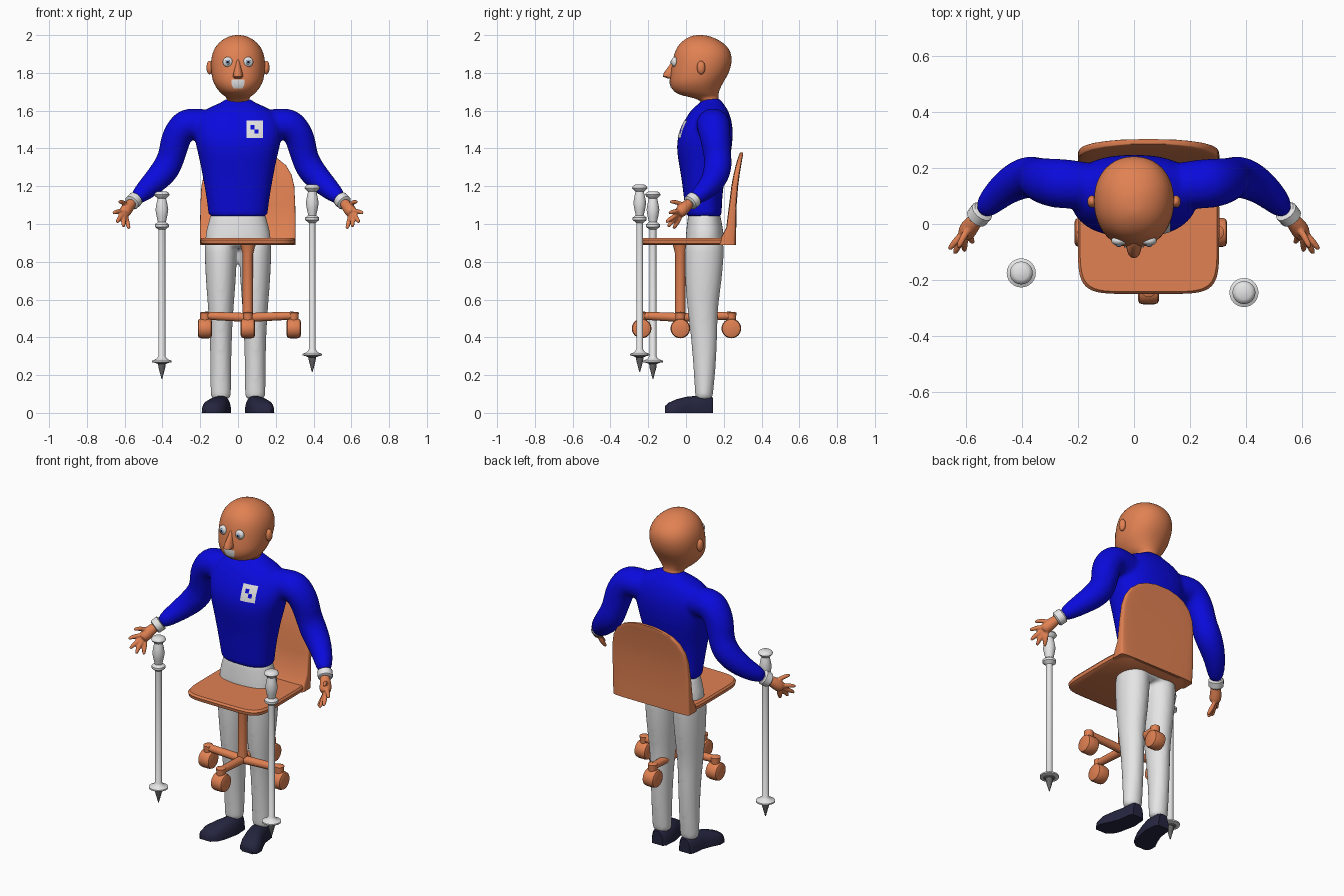
import bpy, bmesh
from math import sin, cos, pi, radians
from mathutils import Vector, Matrix

if "Cube" in bpy.data.objects:
    bpy.data.objects.remove(bpy.data.objects["Cube"])


def material(name, r, g, b):
    m = bpy.data.materials.new(name)
    m.use_nodes = True
    m.diffuse_color = (r, g, b, 1)
    m.node_tree.nodes["Principled BSDF"].inputs["Base Color"].default_value = (r, g, b, 1)
    return m


ORANGE = material("warm orange", .75, .22, .085)
BLUE = material("royal blue", .003, .003, .72)
WHITE = material("soft white", .78, .78, .78)
NAVY = material("dark navy", .018, .018, .05)
STEEL = material("dark steel", .13, .13, .13)
IRIS = material("pale blue", .3, .42, .6)
BLACK = material("black", .01, .01, .01)


# ---- helpers ----
def power(v, p):
    return (1 if v >= 0 else -1) * abs(v) ** (2 / p)


def loft(bm, rings):
    """Skin a closed solid through rings of equal length."""
    rows = [[bm.verts.new(co) for co in ring] for ring in rings]
    n = len(rows[0])
    for a, b in zip(rows, rows[1:]):
        for i in range(n):
            j = (i + 1) % n
            bm.faces.new((a[i], a[j], b[j], b[i]))
    bm.faces.new(rows[0])
    bm.faces.new(rows[-1])


def stack(bm, rows, cx=0, p=2, n=24):
    """Level superellipse sections: height, half width, front y, back y."""
    loft(bm, [[Vector((cx + hw * power(cos(2 * pi * i / n), p),
                       (yf + yb) / 2 + (yb - yf) / 2 * power(sin(2 * pi * i / n), p), z))
               for i in range(n)] for z, hw, yf, yb in rows])


def tube(bm, pts, n=16):
    """Round sections along a path of x, y, z, radius."""
    c = [Vector(q[:3]) for q in pts]
    rings = []
    for k, q in enumerate(pts):
        d = c[min(k + 1, len(c) - 1)] - c[max(k - 1, 0)]
        rot = d.to_track_quat('Z', 'Y')
        rings.append([c[k] + rot @ Vector((q[3] * cos(2 * pi * i / n), q[3] * sin(2 * pi * i / n), 0))
                      for i in range(n)])
    loft(bm, rings)


def ball(bm, center, size):
    bmesh.ops.create_uvsphere(bm, u_segments=24, v_segments=12, radius=1,
                              matrix=Matrix.Translation(center) @ Matrix.Diagonal((*size, 1)))


def finish(name, bm, *mats, mirror=False, subsurf=0, voxel=0, wrap=None, angle=40):
    if not wrap:
        bmesh.ops.recalc_face_normals(bm, faces=bm.faces)
    me = bpy.data.meshes.new(name)
    bm.to_mesh(me)
    bm.free()
    for m in mats:
        me.materials.append(m)
    me.shade_smooth()
    if not subsurf:
        me.set_sharp_from_angle(angle=radians(angle))
    ob = bpy.data.objects.new(name, me)
    bpy.context.collection.objects.link(ob)
    if mirror:
        ob.modifiers.new("mirror", 'MIRROR').use_mirror_merge = False
    if subsurf:
        ob.modifiers.new("round", 'SUBSURF').levels = subsurf
        ob.modifiers["round"].render_levels = subsurf
    if voxel:
        r = ob.modifiers.new("fuse", 'REMESH')
        r.mode, r.voxel_size, r.use_smooth_shade = 'VOXEL', voxel, True
        s = ob.modifiers.new("soften", 'SMOOTH')
        s.factor, s.iterations = .5, 5
    if wrap:
        w = ob.modifiers.new("lay_on", 'SHRINKWRAP')
        w.target, w.wrap_method, w.use_project_y = wrap, 'PROJECT', True
        w.wrap_mode, w.offset = 'ABOVE_SURFACE', .004
    return ob


# ---- shirt: torso and sleeves fused ----
bm = bmesh.new()
stack(bm, [(1.035, .156, 0, .19), (1.05, .157, 0, .19), (1.12, .165, -.01, .19), (1.25, .187, -.025, .205),
           (1.35, .207, -.045, .235), (1.43, .228, -.052, .247), (1.5, .235, -.033, .25),
           (1.56, .22, -.002, .24), (1.61, .17, .03, .22), (1.635, .11, .065, .2),
           (1.65, .075, .083, .188), (1.665, .072, .085, .186)], p=2.4)
for s in (1, -1):
    tube(bm, [(s * x, y, z, r) for x, y, z, r in (
        (.1, .13, 1.52, .08), (.2, .14, 1.525, .088), (.28, .145, 1.535, .092), (.33, .155, 1.46, .083),
        (.345, .165, 1.38, .075), (.372, .172, 1.3, .08), (.43, .15, 1.235, .07),
        (.49, .105, 1.18, .056), (.55, .035, 1.125, .038))])
shirt = finish("shirt", bm, BLUE, subsurf=2, voxel=.012)

# ---- trousers ----
bm = bmesh.new()
stack(bm, [(.87, .165, .01, .19), (.9, .177, -.005, .2), (.96, .172, 0, .2),
           (1.03, .15, .008, .185), (1.08, .142, .015, .178)], p=2.3)
for s in (1, -1):
    stack(bm, [(.07, .05, .05, .14), (.09, .055, .048, .142), (.2, .055, .042, .155), (.38, .058, .028, .166),
               (.48, .063, .016, .166), (.58, .07, .004, .172), (.7, .08, -.006, .19),
               (.85, .087, -.011, .203), (.94, .086, 0, .2)], cx=s * .091)
finish("trousers", bm, WHITE, subsurf=2, voxel=.011)

# ---- shoes ----
bm = bmesh.new()
loft(bm, [[Vector((cx + hw * power(cos(pi * i / 12), 2.6), y, h * power(sin(pi * i / 12), 2.6)))
           for i in range(13)] for y, cx, hw, h in (
    (.142, .09, .035, .08), (.125, .09, .048, .09), (.05, .092, .055, .09), (0, .107, .06, .085),
    (-.05, .125, .067, .072), (-.09, .134, .058, .055), (-.112, .14, .034, .036))])
finish("shoes", bm, NAVY, mirror=True, angle=50)

# ---- head and neck ----
bm = bmesh.new()
stack(bm, [(1.6, .058, .09, .18), (1.655, .058, .085, .175), (1.672, .062, .02, .172), (1.685, .085, -.045, .172),
           (1.71, .108, -.075, .178), (1.75, .134, -.088, .198), (1.8, .143, -.083, .23),
           (1.86, .146, -.073, .246), (1.91, .136, -.062, .24), (1.95, .113, -.04, .212),
           (1.98, .078, -.005, .165), (1.996, .04, .03, .12), (2.0, .015, .055, .09)], p=2.15)
head = finish("head", bm, ORANGE, subsurf=2)

bm = bmesh.new()
stack(bm, [(1.77, .02, -.095, -.04), (1.78, .027, -.122, -.04), (1.8, .024, -.118, -.04),
           (1.84, .014, -.088, -.04), (1.875, .01, -.066, -.03)], n=16)
finish("nose", bm, ORANGE, angle=60)
bm = bmesh.new()
ball(bm, (.15, .08, 1.828), (.017, .022, .036))
finish("ears", bm, ORANGE, mirror=True)

# ---- eyes and teeth ----
for name, mat, y, r, depth in (("eyes", WHITE, -.06, .027, .018), ("irises", IRIS, -.074, .013, .007),
                               ("pupils", BLACK, -.08, .006, .003)):
    bm = bmesh.new()
    ball(bm, (.054, y, 1.858), (r, depth, r))
    finish(name, bm, mat, mirror=True)


def plate(center, half_x, half_z, cells):
    b = bmesh.new()
    bmesh.ops.create_grid(b, x_segments=cells, y_segments=cells, size=1,
                          matrix=Matrix.Translation(center) @ Matrix.Rotation(pi / 2, 4, 'X')
                          @ Matrix.Diagonal((half_x, half_z, 1, 1)))
    return b


bm = plate((0, -.4, 1.742), .034, .024, 8)
for v in bm.verts:
    if v.co.z < 1.742:
        v.co.x *= 1 - (1.742 - v.co.z) * 14
finish("teeth", bm, WHITE, wrap=head)

# ---- chest patch with two small squares ----
bm = plate((.087, -.4, 1.5), .043, .045, 8)
for f in bm.faces:
    c = f.calc_center_median()
    u, v = int((c.x - .044) / .01075), int((c.z - 1.455) / .01125)
    f.material_index = int((u in (2, 3) and v in (4, 5)) or (u in (4, 5) and v in (2, 3)))
finish("chest_patch", bm, WHITE, BLUE, wrap=shirt)

# ---- cuffs and hands ----
bm = bmesh.new()
tube(bm, [(.54, .048, 1.135, .036), (.543, .045, 1.132, .042), (.562, .022, 1.112, .041), (.565, .018, 1.109, .034)])
finish("cuffs", bm, WHITE, mirror=True)

bm = bmesh.new()
tube(bm, [(.55, .03, 1.122, .026), (.575, .005, 1.098, .03), (.597, -.025, 1.068, .036), (.605, -.045, 1.05, .026)])
for base, knuckle, tip in (
        ((.585, -.005, 1.095), (.612, -.05, 1.118), (.632, -.09, 1.118)),
        ((.61, -.03, 1.07), (.64, -.065, 1.067), (.665, -.095, 1.055)),
        ((.608, -.04, 1.055), (.63, -.08, 1.03), (.642, -.11, 1.005)),
        ((.6, -.038, 1.05), (.608, -.075, 1.01), (.605, -.1, .98)),
        ((.592, -.025, 1.045), (.585, -.05, 1.0), (.575, -.07, .972))):
    tube(bm, [(*base, .014), (*knuckle, .0135), (*tip, .01)], n=10)
finish("hands", bm, ORANGE, mirror=True, subsurf=1, voxel=.005)

# ---- poles: grip, shaft, basket and spike ----
for side, px, py, lift in (("right", -.403, -.175, 0), ("left", .393, -.245, .036)):
    for part, mat, profile in (
            ("pole", WHITE, ((1.172, .025), (1.165, .036), (1.155, .041), (1.147, .036), (1.135, .022), (1.11, .028),
                             (1.075, .034), (1.04, .028), (1.01, .021), (.998, .037), (.985, .037),
                             (.97, .018), (.3, .018), (.285, .03), (.276, .052), (.268, .052), (.262, .02))),
            ("pole_spike", STEEL, ((.27, .045), (.258, .02), (.24, .018), (.18, .002)))):
        bm = bmesh.new()
        stack(bm, [(z + lift, r, py - r, py + r) for z, r in profile], cx=px)
        finish(side + "_" + part, bm, mat)

# ---- chair ----
CX, CY = .052, -.03
bm = bmesh.new()
stack(bm, [(.888, .235, -.232, .255), (.896, .25, -.246, .262), (.915, .253, -.25, .262),
           (.926, .245, -.242, .26)], cx=CX, p=6, n=48)
finish("seat", bm, ORANGE)
bm = bmesh.new()
stack(bm, [(.89, .253, .17, .266), (.93, .253, .185, .266), (.98, .253, .213, .266), (1.1, .251, .228, .268),
           (1.2, .246, .24, .276), (1.26, .232, .251, .284), (1.31, .203, .263, .292),
           (1.345, .16, .273, .298), (1.365, .11, .28, .302), (1.378, .05, .286, .303)], cx=CX, p=8, n=48)
finish("backrest", bm, ORANGE)

bm = bmesh.new()
tube(bm, [(CX, CY, .49, .03), (CX, CY, .55, .027), (CX, CY, .84, .027), (CX, CY, .89, .04)])
for x, y in ((-.175, CY), (.295, CY), (CX, -.235), (CX, .24)):
    tube(bm, [(CX, CY, .505, .024), (x, y, .515, .021)])
    tube(bm, [(x, y, .535, .018), (x, y, .53, .027), (x, y, .45, .022)])
finish("chair_stand", bm, ORANGE)

bm = bmesh.new()
for x, y in ((-.175, CY), (.295, CY), (CX, -.235), (CX, .24)):
    tube(bm, [(x + dx, y, .447, r) for dx, r in (
        (-.038, .036), (-.033, .048), (-.02, .052), (.02, .052), (.033, .048), (.038, .036))], n=24)
finish("casters", bm, ORANGE)
